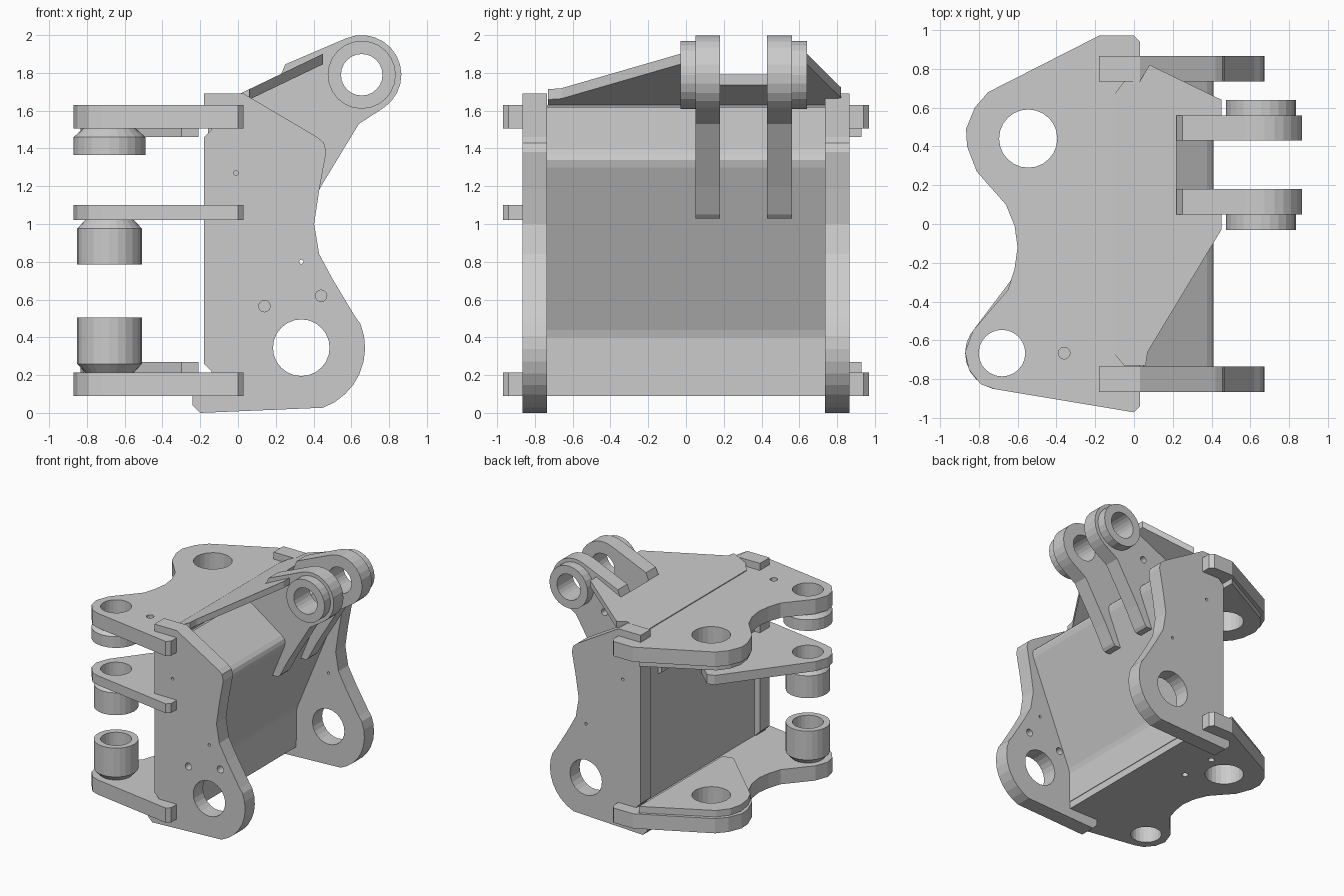
import bpy, bmesh
from math import sin, cos, radians, pi
from mathutils import Matrix

if "Cube" in bpy.data.objects:
    bpy.data.objects.remove(bpy.data.objects["Cube"])


def arc(cx, cy, r, a0=0, a1=345, n=24):
    return [(cx + r * cos(radians(a0 + (a1 - a0) * i / (n - 1))),
             cy + r * sin(radians(a0 + (a1 - a0) * i / (n - 1)))) for i in range(n)]


def plate(name, outline, holes, lo, hi, upright=False, slope=0.0):
    """Extruded outline with round holes; upright plates lie in XZ and span lo..hi in y."""
    cu = bpy.data.curves.new(name, 'CURVE')
    cu.dimensions = '2D'
    cu.fill_mode = 'BOTH'
    cu.extrude = (hi - lo) / 2
    for pts in [outline] + [arc(*h) for h in holes]:
        sp = cu.splines.new('POLY')
        sp.points.add(len(pts) - 1)
        for p, q in zip(sp.points, pts):
            p.co = (q[0], q[1], 0, 1)
        sp.use_cyclic_u = True
    tmp = bpy.data.objects.new(name + "_curve", cu)
    bpy.context.collection.objects.link(tmp)
    dg = bpy.context.evaluated_depsgraph_get()
    me = bpy.data.meshes.new_from_object(tmp.evaluated_get(dg))
    bpy.data.objects.remove(tmp)
    mid = (lo + hi) / 2
    if upright:
        m = Matrix.Translation((0, mid, 0)) @ Matrix.Rotation(pi / 2, 4, 'X')
    else:
        m = Matrix.Translation((0, 0, mid))
        m[2][0] = slope
    me.transform(m)
    bm = bmesh.new()
    bm.from_mesh(me)
    bmesh.ops.remove_doubles(bm, verts=bm.verts, dist=1e-4)
    bmesh.ops.recalc_face_normals(bm, faces=bm.faces)
    for f in bm.faces:
        f.smooth = False
    bm.to_mesh(me)
    bm.free()
    me.name = name
    bpy.context.collection.objects.link(bpy.data.objects.new(name, me))


def bushing(name, cx, cy, profile, n=24):
    """Closed (radius, z) profile turned about a vertical axis."""
    bm = bmesh.new()
    rings = [[bm.verts.new((cx + r * cos(2 * pi * i / n), cy + r * sin(2 * pi * i / n), z))
              for i in range(n)] for r, z in profile]
    for k in range(len(rings)):
        a, b = rings[k], rings[(k + 1) % len(rings)]
        for i in range(n):
            j = (i + 1) % n
            bm.faces.new((a[i], a[j], b[j], b[i]))
    bmesh.ops.recalc_face_normals(bm, faces=bm.faces)
    me = bpy.data.meshes.new(name)
    bm.to_mesh(me)
    bm.free()
    bpy.context.collection.objects.link(bpy.data.objects.new(name, me))


# Two upright side plates with the lower pin hole; only the front one has the two bolt holes
side = [(-.18, 1.69), (.03, 1.69), (.42, 1.46), (.455, 1.43), (.467, 1.38), (.43, 1.18), (.403, 1.0),
        (.43, .84), (.5, .71), (.62, .51)] + arc(.335, .345, .338, 22, -70, 9) + [
        (-.2, 0), (-.24, .04), (-.24, .09), (-.14, .09), (-.14, .22), (-.18, .26), (-.18, 1.46),
        (-.14, 1.5), (-.14, 1.6), (-.18, 1.63)]
side = [(x, max(z, 0)) for x, z in side]
side_holes = [(.335, .345, .15), (.335, .8, .011), (-.01, 1.27, .012)]
bolt_holes = [(.14, .565, .03), (.44, .62, .03)]
for tag, y, extra in (("front", -.8, bolt_holes), ("back", .8, [])):
    plate("side_plate_" + tag, side, side_holes + extra, y - .065, y + .065, upright=True)

# Top and bottom hinge plates
hinge = [(.03, .94), (0, .97), (-.18, .97), (-.75, .68), (-.82, .6), (-.865, .49), (-.86, .4), (-.81, .27),
         (-.66, .1), (-.615, -.01), (-.6, -.12), (-.615, -.23), (-.65, -.34), (-.83, -.55), (-.87, -.66),
         (-.85, -.75), (-.79, -.825), (-.72, -.85), (0, -.97), (.03, -.94)]
pins = [(-.545, .44, .15), (-.68, -.665, .12)]
plate("top_hinge_plate", hinge, pins + [(-.36, -.665, .03)], 1.505, 1.63)
plate("bottom_hinge_plate", hinge, pins + [(-.325, .545, .025), (-.315, .24, .025)], .09, .215)

# Middle hinge plate, only on the bushing side
middle = [(.03, -.94), (.03, -.8), (-.03, -.73), (-.03, -.02), (-.13, -.02), (-.28, .12), (-.34, .1)] + hinge[13:19]
plate("middle_hinge_plate", middle, pins[1:], 1.02, 1.10)

# Doublers on the inner faces of the hinge plates
doubler = [(-.21, .93), (-.74, .65), (-.81, .56), (-.835, .46), (-.82, .34), (-.78, .25), (-.3, -.21), (-.21, -.19)]
plate("top_doubler", doubler, pins[:1], 1.46, 1.505)
plate("bottom_doubler", doubler, pins[:1], .215, .27)

# Cylinder bushings hanging from or standing on the hinge plates
bushing("top_bushing", -.68, -.665, [(.12, 1.505), (.14, 1.505), (.19, 1.46), (.19, 1.365), (.12, 1.365)])
bushing("middle_bushing", -.68, -.665, [(.12, 1.02), (.13, 1.02), (.172, .975), (.172, .785), (.12, .785)])
bushing("bottom_bushing", -.68, -.665, [(.12, .215), (.13, .215), (.172, .26), (.172, .505), (.12, .505)])

# Bent housing between the side plates
housing = [(-.13, 1.6), (.05, 1.62), (.375, 1.395), (.4, 1.37), (.41, 1.34), (.4, 1.3),
           (.045, .44), (.035, .4), (.035, .15), (-.13, .15)]
plate("housing", housing, [], -.736, .736, upright=True)

# Sloping cover slab with a notch between the arms
slab = [(-.1, -.67), (-.05, -.73), (.06, -.73), (.07, -.66), (.45, -.03), (.45, .05), (.22, .05), (.22, .56),
        (.45, .56), (.45, .64), (.1, .81), (.08, .82), (.03, .735), (-.05, .735), (-.1, .67)]
plate("cover_slab", slab, [], 1.63, 1.685, slope=.48)

# Pair of lifting arms with collars, and their tabs behind the housing
arm = [(.36, 1.05), (.44, 1.2), (.64, 1.53)] + arc(.655, 1.79, .21, -55, 113, 13) + [
    (.25, 1.845), (.21, 1.75), (.02, 1.66), (.02, 1.5), (.2, 1.03), (.34, 1.03)]
tab = [(-.16, 1.25), (-.1, 1.22), (-.1, 1.52), (-.16, 1.52)]
pin = (.655, 1.79, .11)
for tag, y0, c0, c1, extra in (("front", .05, -.03, .05, []), ("back", .43, .56, .64, [(.375, 1.62, .028)])):
    plate("lift_arm_" + tag, arm, [pin] + extra, y0, y0 + .13, upright=True)
    plate("arm_collar_" + tag, arc(.655, 1.79, .18), [pin], c0, c1, upright=True)
    plate("arm_tab_" + tag, tab, [], y0, y0 + .13, upright=True)
